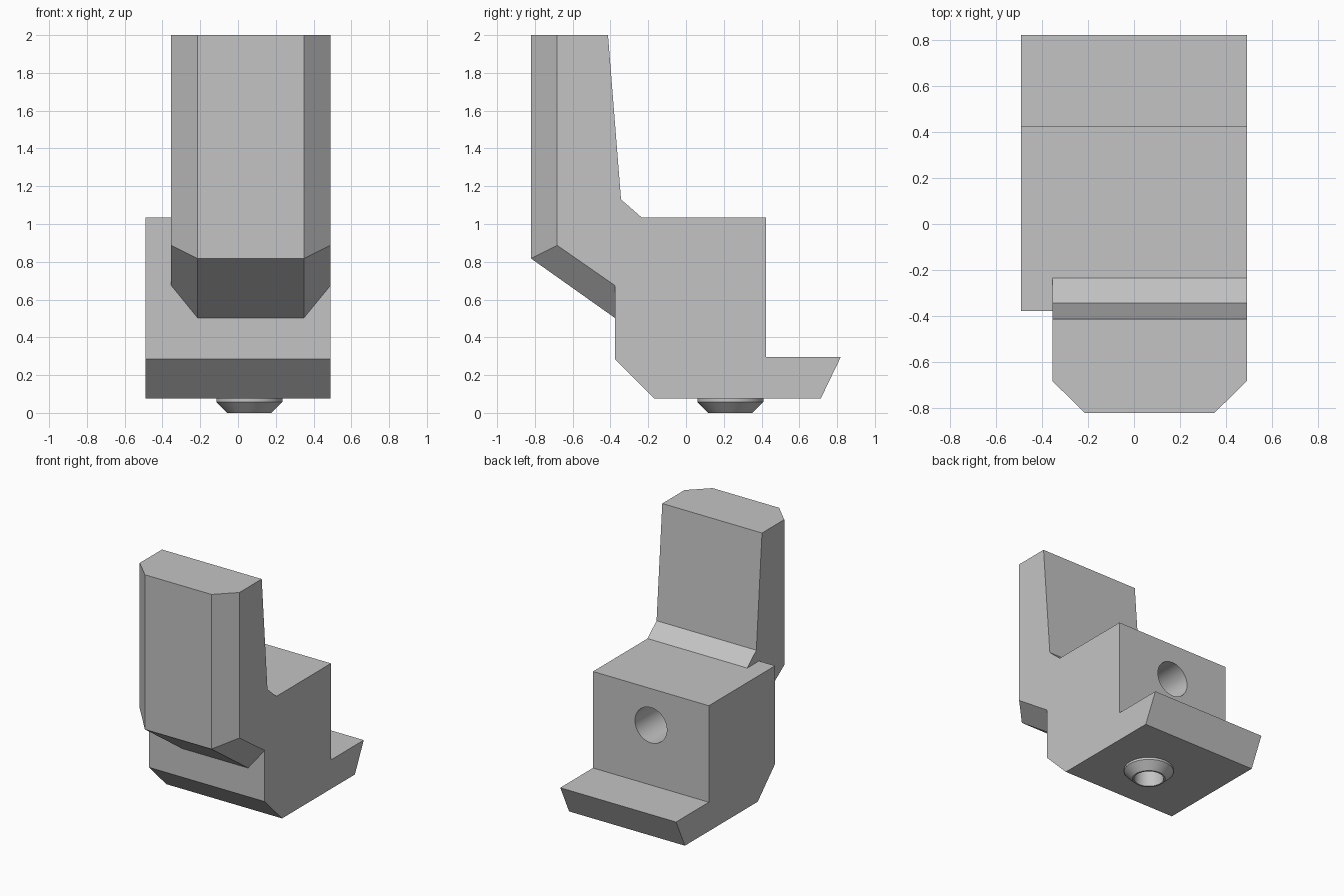
import bpy, bmesh
from math import cos, sin, tau, radians

cube = bpy.data.objects.get("Cube")
if cube:
    bpy.data.objects.remove(cube, do_unlink=True)

grey = bpy.data.materials.new("plain grey")
grey.use_nodes = True
colour = (0.55, 0.55, 0.55, 1)
grey.diffuse_color = colour
grey.node_tree.nodes["Principled BSDF"].inputs["Base Color"].default_value = colour


def loft(name, rings):
    """Closed solid skinned through rings with equal point counts."""
    bm = bmesh.new()
    loops = [[bm.verts.new(p) for p in ring] for ring in rings]
    n = len(loops[0])
    for a, b in zip(loops, loops[1:]):
        for i in range(n):
            j = (i + 1) % n
            bm.faces.new((a[i], a[j], b[j], b[i]))
    bm.faces.new(loops[0])
    bm.faces.new(loops[-1])
    bmesh.ops.recalc_face_normals(bm, faces=bm.faces)
    mesh = bpy.data.meshes.new(name)
    bm.to_mesh(mesh)
    bm.free()
    mesh.materials.append(grey)
    obj = bpy.data.objects.new(name, mesh)
    bpy.context.collection.objects.link(obj)
    return obj


def slices(*pairs):
    """Side profiles (y, z) placed at each x."""
    return [[(x, y, z) for y, z in profile] for x, profile in pairs]


def circle(point, r, n=48):
    return [point(r * cos(tau * i / n), r * sin(tau * i / n)) for i in range(n)]


def combine(target, other, operation):
    mod = target.modifiers.new(operation.lower(), 'BOOLEAN')
    mod.operation = operation
    mod.solver = 'EXACT'
    mod.object = other
    bpy.context.view_layer.objects.active = target
    bpy.ops.object.modifier_apply(modifier=mod.name)
    bpy.data.objects.remove(other, do_unlink=True)


# Base block with chamfered front and a rear lip
BOTTOM = 0.075
side = [(-.377, 1.035), (.424, 1.035), (.424, .297), (.82, .297),
        (.713, BOTTOM), (-.167, BOTTOM), (-.377, .284)]
body = loft("mounting_block", slices((-.49, side), (.49, side)))

# Upright column: bevelled front corners and slanted underside
back = [(-.235, .7), (-.235, 1.035), (-.344, 1.13), (-.413, 2)]
middle = [(-.82, 2), (-.82, .817), (-.377, .503), (-.235, .503)] + back[1:]
outer = [(-.682, 2), (-.682, .887), (-.377, .675), (-.235, .675)] + back[1:]
column = loft("upright_column", slices((-.354, outer), (-.214, middle),
                                       (.349, middle), (.49, outer)))

# Tapered round foot under the block
FX, FY = .06, .235


def foot_ring(r, z):
    return circle(lambda u, v: (FX + u, FY + v, z), r)


foot = loft("round_foot", [foot_ring(.117, 0), foot_ring(.175, .058),
                           foot_ring(.175, .15)])

# Bored holes in the foot and in the rear face
foot_hole = loft("foot_hole", [foot_ring(.105, -.1), foot_ring(.105, .4)])
rear_hole = loft("rear_hole", [
    circle(lambda u, v: (u, y, .755 + v), .135) for y in (.0, .6)])

combine(body, column, 'UNION')
combine(body, foot, 'UNION')
combine(body, foot_hole, 'DIFFERENCE')
combine(body, rear_hole, 'DIFFERENCE')

# Smooth bores, crisp edges elsewhere
bpy.ops.object.select_all(action='DESELECT')
body.select_set(True)
bpy.context.view_layer.objects.active = body
bpy.ops.object.shade_smooth_by_angle(angle=radians(20))
